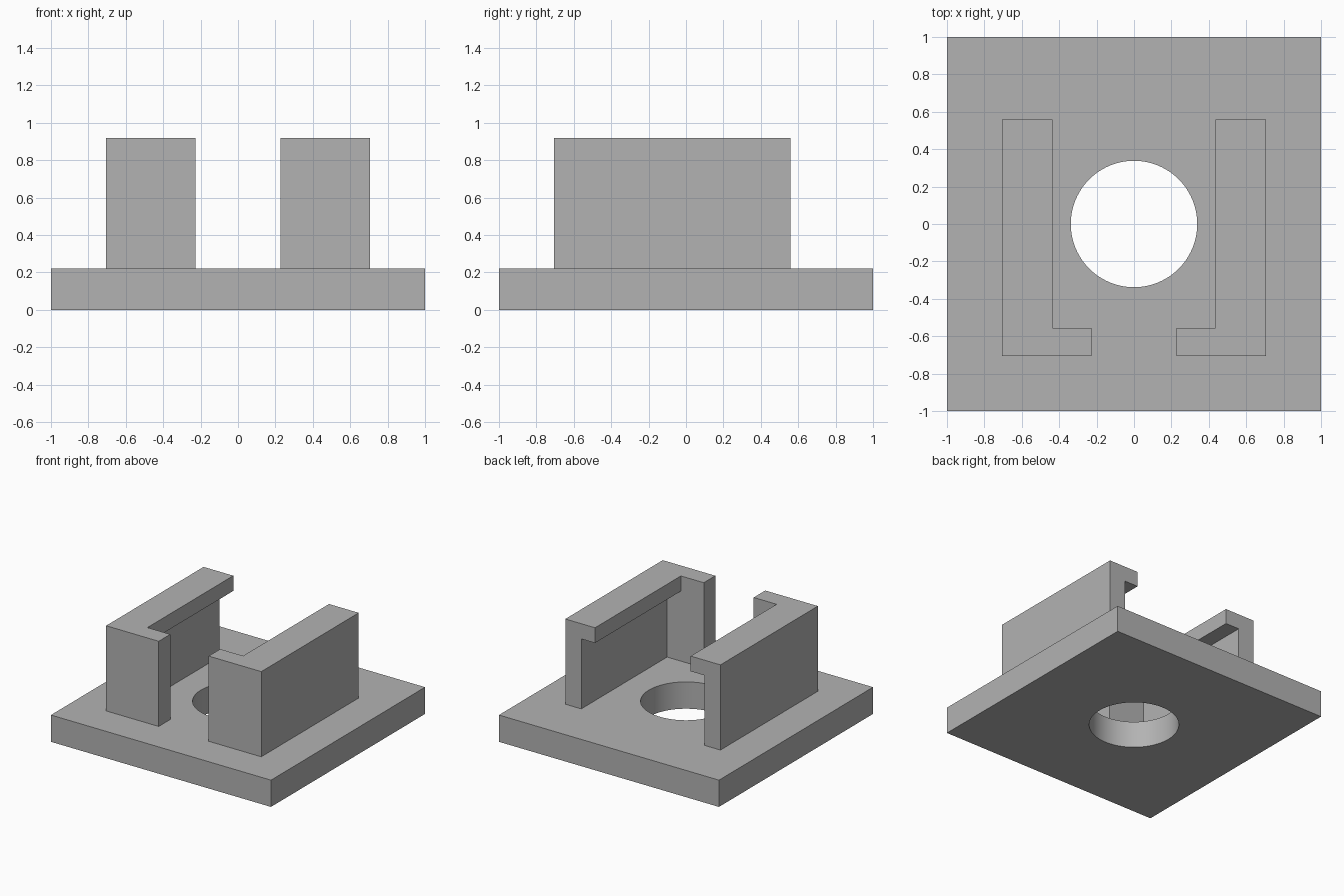
import bpy
import bmesh
from mathutils import Matrix, Vector

cube = bpy.data.objects.get("Cube")
if cube:
    bpy.data.objects.remove(cube, do_unlink=True)

PLATE_TOP, TOP = 0.22, 0.92

grey = bpy.data.materials.new("mid_grey")
grey.use_nodes = True
grey.diffuse_color = (0.45, 0.45, 0.45, 1)
grey.node_tree.nodes["Principled BSDF"].inputs["Base Color"].default_value = grey.diffuse_color


def finish(name, bm):
    bmesh.ops.recalc_face_normals(bm, faces=bm.faces)
    mesh = bpy.data.meshes.new(name)
    bm.to_mesh(mesh)
    bm.free()
    mesh.materials.append(grey)
    ob = bpy.data.objects.new(name, mesh)
    bpy.context.collection.objects.link(ob)
    return ob


def prism(name, outline, z0, z1):
    """Extrude a plan outline from z0 up to z1."""
    bm = bmesh.new()
    face = bm.faces.new([bm.verts.new((x, y, z0)) for x, y in outline])
    ext = bmesh.ops.extrude_face_region(bm, geom=[face])
    top = [v for v in ext["geom"] if isinstance(v, bmesh.types.BMVert)]
    bmesh.ops.translate(bm, verts=top, vec=Vector((0, 0, z1 - z0)))
    return finish(name, bm)


def rectangle(x0, x1, y0, y1):
    return [(x0, y0), (x1, y0), (x1, y1), (x0, y1)]


def select_only(ob):
    bpy.ops.object.select_all(action="DESELECT")
    ob.select_set(True)
    bpy.context.view_layer.objects.active = ob


def cut(ob, cutter):
    """Subtract the cutter, then remove it."""
    cutter.hide_render = True
    mod = ob.modifiers.new("cut", "BOOLEAN")
    mod.operation = "DIFFERENCE"
    mod.solver = "EXACT"
    mod.object = cutter
    select_only(ob)
    bpy.ops.object.modifier_apply(modifier=mod.name)
    bpy.data.objects.remove(cutter, do_unlink=True)


# Square base plate with a round through hole
plate = prism("base_plate", rectangle(-1, 1, -1, 1), 0, PLATE_TOP)
bm = bmesh.new()
bmesh.ops.create_cone(bm, cap_ends=True, segments=96, radius1=0.338, radius2=0.338,
                      depth=1, matrix=Matrix.Translation((0, 0, PLATE_TOP / 2)))
cut(plate, finish("hole_cutter", bm))
select_only(plate)
bpy.ops.object.shade_smooth_by_angle()

# Left rail: L-shaped plan with a front stop, hollowed to leave a top lip
rail_plan = [(0.705, -0.705), (0.705, 0.56), (0.435, 0.56),
             (0.435, -0.555), (0.227, -0.555), (0.227, -0.705)]
left_rail = prism("left_rail", rail_plan, PLATE_TOP, TOP)
cut(left_rail, prism("channel_cutter", rectangle(0.4, 0.56, -0.555, 0.7), 0.1, TOP - 0.125))

# Right rail: mirrored copy
bm = bmesh.new()
bm.from_mesh(left_rail.data)
bmesh.ops.scale(bm, vec=(-1, 1, 1), verts=bm.verts)
finish("right_rail", bm)
